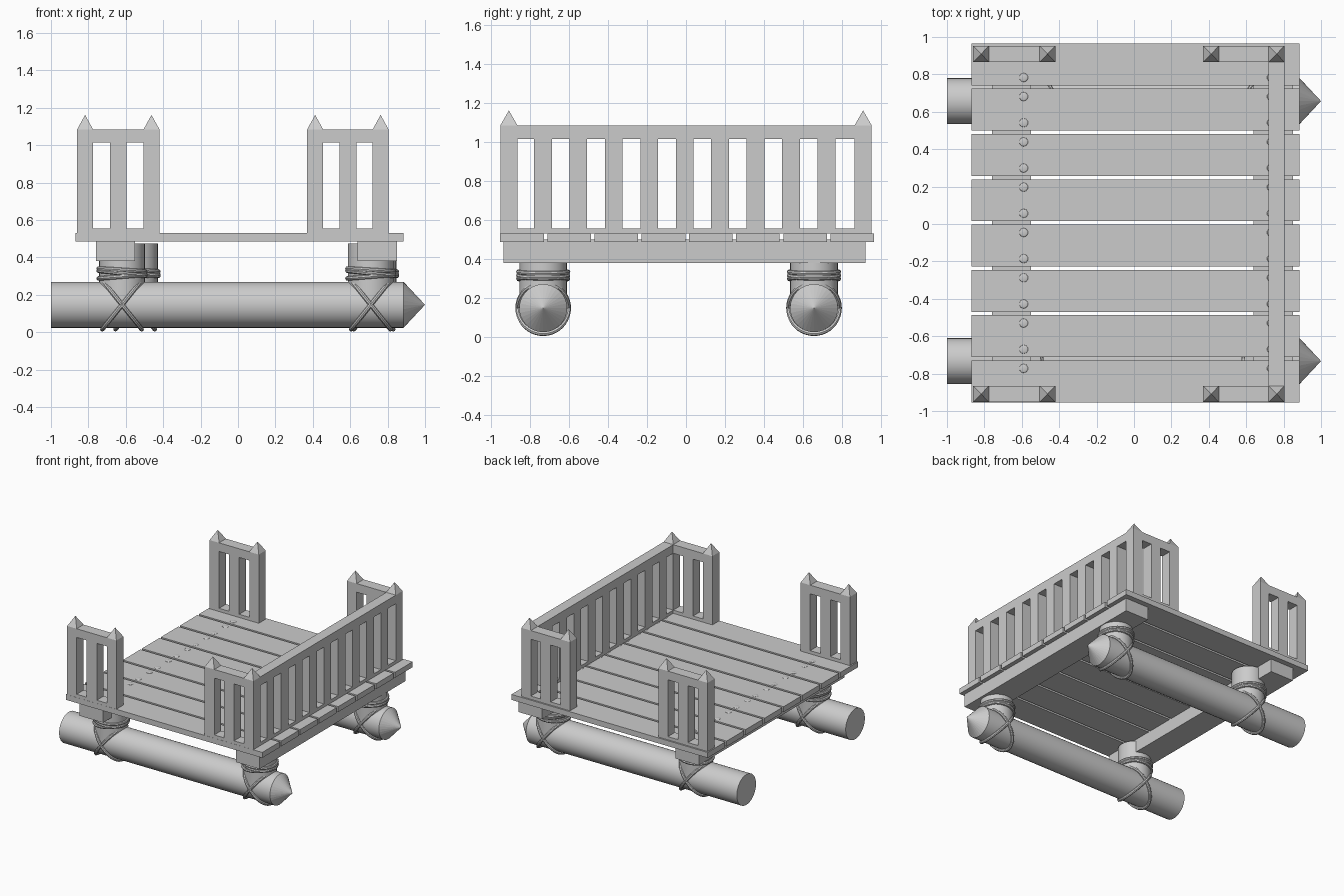
import bpy
from math import sin, cos, pi

if "Cube" in bpy.data.objects:
    bpy.data.objects.remove(bpy.data.objects["Cube"])


def box(name, x0, x1, y0, y1, z0, z1):
    bpy.ops.mesh.primitive_cube_add(size=1, location=((x0 + x1) / 2, (y0 + y1) / 2, (z0 + z1) / 2))
    o = bpy.context.object
    o.name = name
    o.scale = (x1 - x0, y1 - y0, z1 - z0)
    bpy.ops.object.transform_apply(location=False, rotation=False, scale=True)
    return o


def smooth():
    bpy.ops.object.shade_smooth_by_angle(angle=0.7)


def rope(name, pts):
    # closed round rope through the points
    c = bpy.data.curves.new(name, 'CURVE')
    c.dimensions = '3D'
    c.bevel_depth = 0.012
    c.bevel_resolution = 2
    s = c.splines.new('POLY')
    s.points.add(len(pts) - 1)
    for p, co in zip(s.points, pts):
        p.co = (*co, 1)
    s.use_cyclic_u = True
    o = bpy.data.objects.new(name, c)
    bpy.context.collection.objects.link(o)
    bpy.ops.object.select_all(action='DESELECT')
    o.select_set(True)
    bpy.context.view_layer.objects.active = o
    bpy.ops.object.convert(target='MESH')
    smooth()


LOG_R, LOG_Z = 0.123, 0.147
ANG = [2 * pi * i / 40 for i in range(40)]

# Runner logs with pointed ends, stub posts and rope lashings
for side, y, posts in (("front", -0.733, (-0.62, 0.71)), ("back", 0.657, (-0.55, 0.725))):
    bpy.ops.mesh.primitive_cylinder_add(vertices=32, radius=LOG_R, depth=1.885,
                                        location=(-0.0575, y, LOG_Z), rotation=(0, pi / 2, 0))
    bpy.context.object.name = side + "_log"
    smooth()
    bpy.ops.mesh.primitive_cone_add(vertices=32, radius1=LOG_R, depth=0.115,
                                    location=(0.9425, y, LOG_Z), rotation=(0, pi / 2, 0))
    bpy.context.object.name = side + "_log_point"
    for x in posts:
        bpy.ops.mesh.primitive_cylinder_add(vertices=32, radius=0.122, depth=0.325,
                                            location=(x, y, 0.3125))
        bpy.context.object.name = side + "_stub_post"
        smooth()
        # two bands round the post
        for z, tilt in ((0.333, -0.008), (0.298, 0.01), (0.315, -0.014)):
            rope("post_rope", [(x + 0.125 * cos(a), y + 0.127 * sin(a), z + tilt * cos(a)) for a in ANG])
        # crossed loops round the log
        for s in (-1, 1):
            rope("cross_rope", [(x + s * 0.105 * sin(a), y + 0.131 * cos(a), LOG_Z + 0.131 * sin(a))
                                for a in ANG])

# Cross beams under the deck
for name, x0, x1 in (("left_beam", -0.76, -0.55), ("right_beam", 0.64, 0.85)):
    box(name, x0, x1, -0.937, 0.922, 0.38, 0.5)

# Deck planks with low nail heads
for i in range(8):
    y0 = -0.954 + i * 0.2422
    y1 = y0 + 0.224
    box("deck_plank", -0.87, 0.885, y0, y1, 0.486, 0.53)
    for x in (-0.59, 0.735):
        for y in (y0 + 0.042, y1 - 0.042):
            bpy.ops.mesh.primitive_uv_sphere_add(segments=10, ring_count=6, radius=0.024,
                                                 location=(x, y, 0.53))
            bpy.context.object.name = "nail"
            bpy.context.object.scale.z = 0.2
            smooth()


def rail_post(x, y):
    # square post with a pyramid cap
    box("rail_post", x, x + 0.085, y, y + 0.088, 0.53, 1.085)
    bpy.ops.mesh.primitive_cone_add(vertices=4, radius1=0.5 ** 0.5, depth=1,
                                    location=(x + 0.0425, y + 0.044, 1.1235))
    o = bpy.context.object
    o.name = "post_cap"
    o.rotation_euler.z = pi / 4
    bpy.ops.object.transform_apply(location=False, rotation=True, scale=False)
    o.scale = (0.085, 0.088, 0.077)


# Short corner rail panels, front and back
for y in (-0.953, 0.865):
    for x0, x1 in ((-0.86, -0.42), (0.37, 0.805)):
        rail_post(x0, y)
        rail_post(x1 - 0.085, y)
        mid = (x0 + x1) / 2
        box("short_slat", mid - 0.045, mid + 0.045, y, y + 0.088, 0.53, 1.05)
        box("short_top_rail", x0 + 0.085, x1 - 0.085, y, y + 0.088, 1.015, 1.085)
        box("short_bottom_rail", x0 + 0.085, x1 - 0.085, y, y + 0.088, 0.53, 0.556)

# Long rail along the right end
box("long_top_rail", 0.72, 0.805, -0.865, 0.865, 1.015, 1.085)
box("long_bottom_rail", 0.72, 0.805, -0.865, 0.865, 0.53, 0.556)
for i in range(9):
    y = -0.78 + i * 0.1819
    box("long_slat", 0.72, 0.805, y, y + 0.091, 0.53, 1.05)
